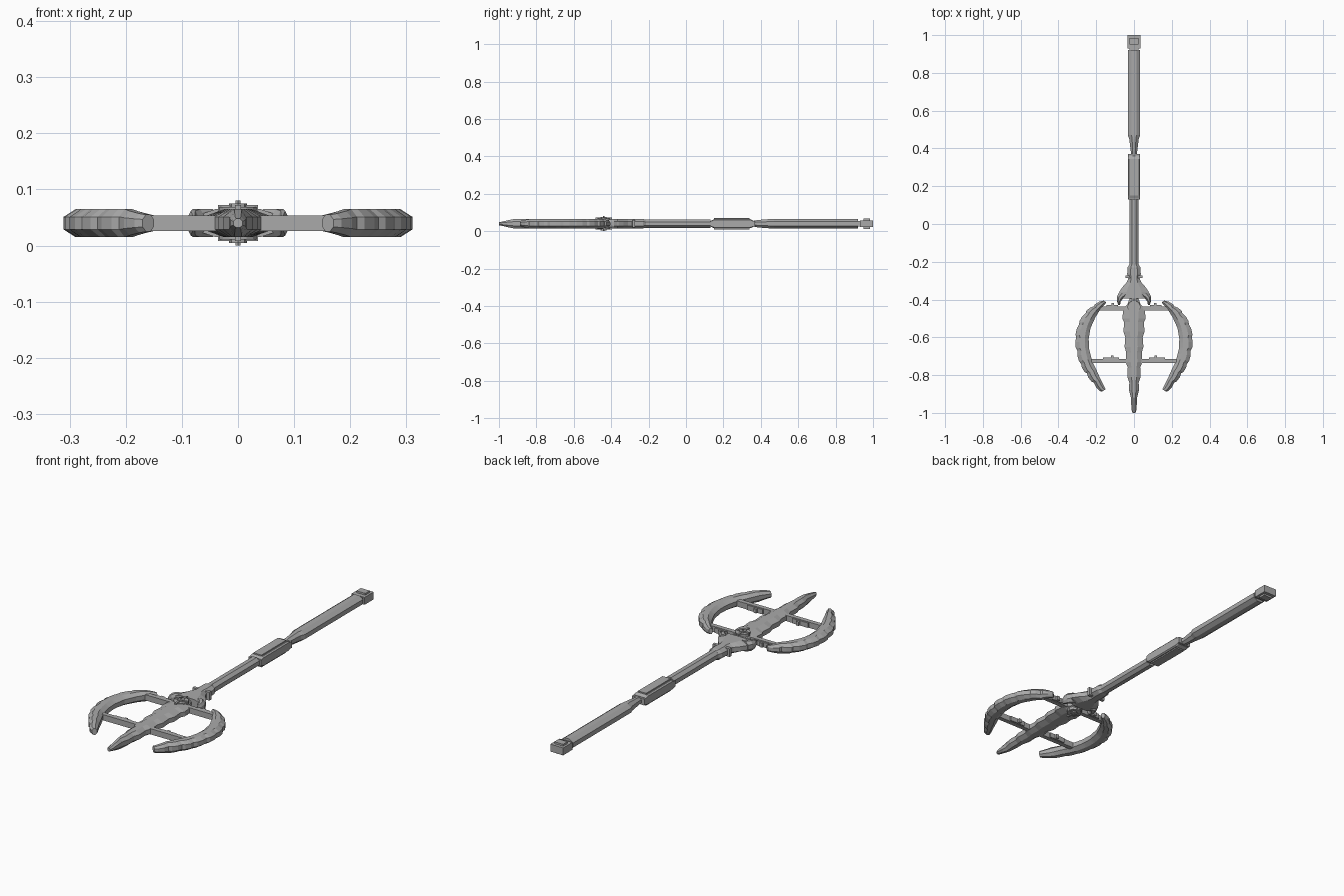
import bpy, bmesh, math
from mathutils import Vector

old = bpy.data.objects.get("Cube")
if old:
    bpy.data.objects.remove(old, do_unlink=True)

MID = 0.04      # height of the symmetry plane
FULL = 0.025    # half thickness of the main parts

steel = bpy.data.materials.new("grey steel")
steel.use_nodes = True
GREY = (0.4, 0.4, 0.4, 1)
steel.diffuse_color = GREY
steel.node_tree.nodes["Principled BSDF"].inputs["Base Color"].default_value = GREY


def finish(name, bm):
    bmesh.ops.recalc_face_normals(bm, faces=bm.faces)
    mesh = bpy.data.meshes.new(name)
    bm.to_mesh(mesh)
    bm.free()
    mesh.materials.append(steel)
    obj = bpy.data.objects.new(name, mesh)
    bpy.context.collection.objects.link(obj)
    return obj


def loft(name, stations, bevel=0.3, edge=0.45):
    """Chamfered eight-sided section swept through (point, point, half thickness)."""
    bm = bmesh.new()
    section = [(0, edge), (bevel, 1), (1 - bevel, 1), (1, edge),
               (1, -edge), (1 - bevel, -1), (bevel, -1), (0, -edge)]
    rings = []
    for a, b, h in stations:
        a, b = Vector(a), Vector(b)
        rings.append([bm.verts.new((*a.lerp(b, t), MID + h * s)) for t, s in section])
    for r, q in zip(rings, rings[1:]):
        for i in range(8):
            j = (i + 1) % 8
            bm.faces.new((r[i], r[j], q[j], q[i]))
    bm.faces.new(rings[0])
    bm.faces.new(rings[-1])
    return finish(name, bm)


def spine(name, rows, bevel=0.3, edge=0.45):
    """Symmetric loft along y from (y, half width, half thickness) rows."""
    return loft(name, [((-w, y), (w, y), h) for y, w, h in rows], bevel, edge)


def box(name, x, y, h):
    bm = bmesh.new()
    bmesh.ops.create_cube(bm, size=1)
    for v in bm.verts:
        v.co = (x[v.co.x > 0], y[v.co.y > 0], MID + (h if v.co.z > 0 else -h))
    return finish(name, bm)


def drum(name, y, radius, h, sides=12):
    bm = bmesh.new()
    bmesh.ops.create_cone(bm, cap_ends=True, segments=sides, radius1=radius,
                          radius2=radius, depth=2 * h)
    bmesh.ops.translate(bm, verts=bm.verts, vec=(0, y, MID))
    return finish(name, bm)


# Shaft, grip and pommel
spine("lower_shaft", [(-0.25, 0.025, 0.023), (0.13, 0.025, 0.023)])
spine("upper_shaft", [(0.36, 0.017, 0.015), (0.385, 0.017, 0.02), (0.45, 0.025, FULL),
                      (0.47, 0.033, FULL), (0.92, 0.033, FULL)])
box("grip_core", (-0.033, 0.033), (0.13, 0.37), 0.015)
spine("grip_block", [(0.135, 0.033, 0.017), (0.15, 0.033, 0.024),
                     (0.345, 0.033, 0.024), (0.36, 0.033, 0.017)], 0.1, 0.8)
box("grip_panel", (-0.022, 0.022), (0.15, 0.34), 0.03)
box("pommel_neck", (-0.025, 0.025), (0.91, 0.94), 0.014)
box("pommel", (-0.035, 0.035), (0.93, 1.0), 0.018)
box("pommel_plate", (-0.024, 0.024), (0.95, 0.985), 0.027)

# Flared guard with curled prongs
spine("guard", [(-0.215, 0.025, 0.022), (-0.23, 0.034, FULL), (-0.265, 0.036, FULL),
                (-0.29, 0.03, FULL), (-0.31, 0.04, FULL), (-0.335, 0.062, FULL),
                (-0.36, 0.078, FULL), (-0.395, 0.08, FULL)], 0.25)
box("guard_band", (-0.046, 0.046), (-0.287, -0.272), 0.02)

# Central blade with a stepped, wavy edge
spine("centre_blade", [(-0.385, 0.02, 0.02), (-0.425, 0.035, FULL), (-0.45, 0.056, FULL),
                       (-0.50, 0.062, FULL), (-0.52, 0.052, FULL), (-0.57, 0.056, FULL),
                       (-0.60, 0.046, FULL), (-0.65, 0.05, FULL), (-0.68, 0.041, FULL),
                       (-0.73, 0.044, FULL), (-0.76, 0.033, FULL), (-0.81, 0.035, FULL),
                       (-0.84, 0.025, FULL), (-0.88, 0.026, FULL), (-0.92, 0.016, FULL),
                       (-0.95, 0.015, 0.019), (-0.985, 0.013, 0.011), (-1.0, 0.008, 0.008)])

# Round ornament on both faces of the blade root
drum("ornament_ring", -0.44, 0.034, 0.029, 14)
drum("ornament_boss", -0.44, 0.016, 0.035, 8)
box("ornament_cross_long", (-0.005, 0.005), (-0.485, -0.395), 0.032)
box("ornament_cross_wide", (-0.036, 0.036), (-0.445, -0.435), 0.032)
drum("ornament_pin", -0.44, 0.005, 0.04, 6)

# Outer and inner edge points of one crescent blade
crescent = [((0.160, -0.405), (0.146, -0.415), 0.014), ((0.212, -0.435), (0.180, -0.455), FULL),
            ((0.255, -0.470), (0.205, -0.495), FULL), ((0.290, -0.530), (0.230, -0.550), FULL),
            ((0.306, -0.600), (0.240, -0.610), FULL), ((0.300, -0.670), (0.237, -0.665), FULL),
            ((0.280, -0.740), (0.222, -0.725), FULL), ((0.250, -0.790), (0.200, -0.770), FULL),
            ((0.212, -0.840), (0.178, -0.820), FULL), ((0.170, -0.888), (0.150, -0.875), 0.015)]

# Notched outer edge: each span bulges before stepping back
notched = []
for (a, b, h), (c, d, k) in zip(crescent, crescent[1:]):
    a, b, c, d = map(Vector, (a, b, c, d))
    notched.append((a, b, h))
    for t in (0.35, 0.8):
        p, q = a.lerp(c, t), b.lerp(d, t)
        notched.append((p + (p - q).normalized() * 0.007, q, h + (k - h) * t))
notched.append(crescent[-1])

for side, s in (("left", 1), ("right", -1)):
    def flip(p):
        return (s * p[0], p[1])

    def span(a, b):
        return tuple(sorted((s * a, s * b)))

    loft(side + "_crescent", [(flip(a), flip(b), h) for a, b, h in notched])
    prong = [((0.030, -0.375), (0.080, -0.365), FULL), ((0.058, -0.395), (0.090, -0.385), FULL),
             ((0.070, -0.410), (0.090, -0.408), 0.022), ((0.074, -0.428), (0.084, -0.428), 0.014)]
    loft(side + "_guard_prong", [(flip(a), flip(b), h) for a, b, h in prong])

    # Cross bars with small steps on their rear edge
    box(side + "_rear_bar", span(0.04, 0.205), (-0.458, -0.436), 0.014)
    box(side + "_rear_bar_step", span(0.085, 0.145), (-0.44, -0.428), 0.012)
    box(side + "_rear_bar_tooth", span(0.105, 0.12), (-0.43, -0.418), 0.01)
    box(side + "_front_bar", span(0.03, 0.225), (-0.737, -0.715), 0.014)
    box(side + "_front_bar_step", span(0.08, 0.165), (-0.717, -0.708), 0.012)
    box(side + "_front_bar_tooth", span(0.108, 0.122), (-0.71, -0.697), 0.01)
